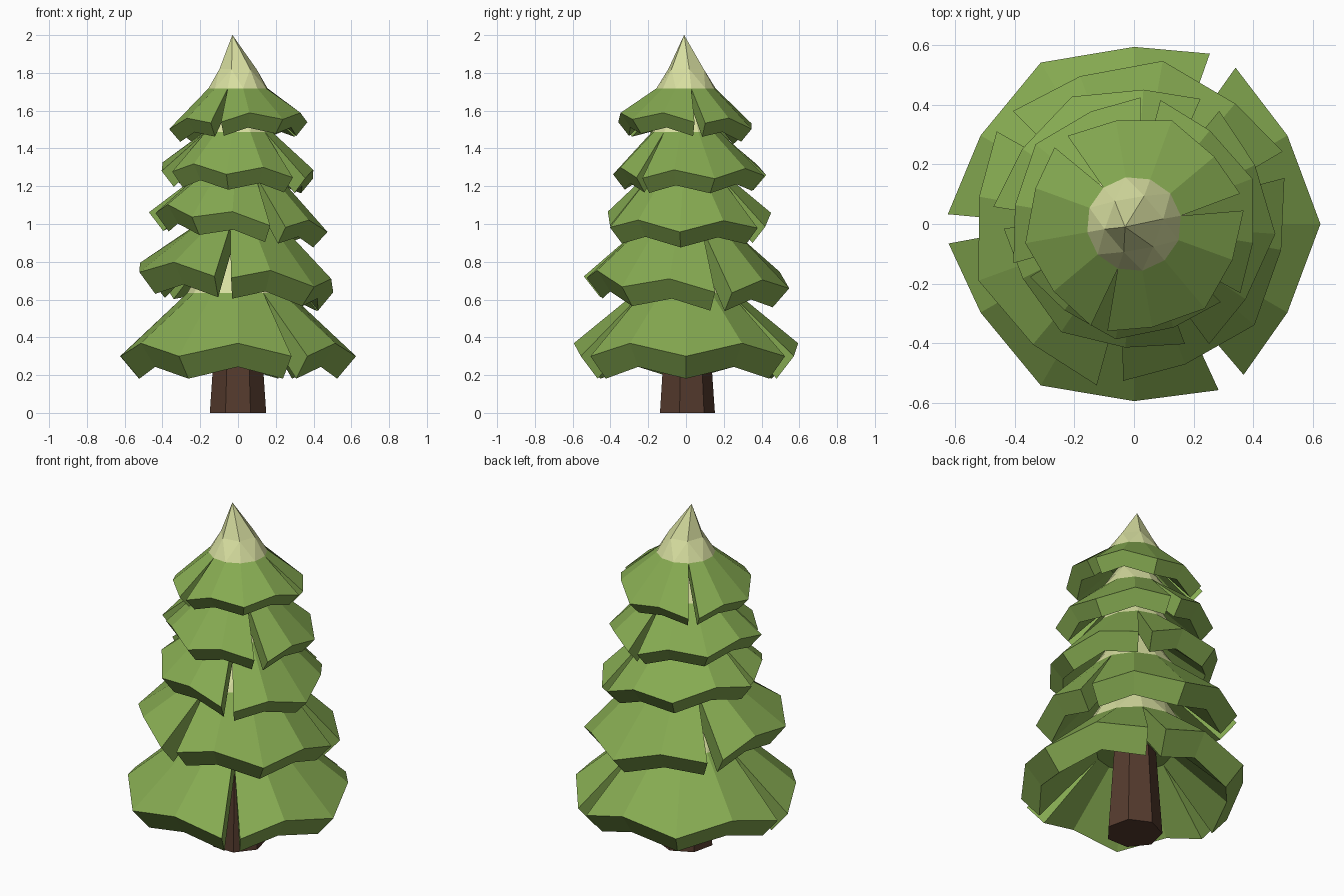
import bpy, bmesh, math
from mathutils import Matrix, Vector

if "Cube" in bpy.data.objects:
    bpy.data.objects.remove(bpy.data.objects["Cube"])


def material(name, rgb):
    m = bpy.data.materials.new(name)
    m.diffuse_color = (*rgb, 1)
    m.use_nodes = True
    m.node_tree.nodes["Principled BSDF"].inputs["Base Color"].default_value = m.diffuse_color
    return m


GREEN = material("needle green", (0.238, 0.405, 0.083))
PALE = material("pale tip", (0.68, 0.73, 0.35))
BROWN = material("bark brown", (0.09, 0.043, 0.027))


def finish(bm, name, mats):
    bmesh.ops.recalc_face_normals(bm, faces=bm.faces[:])
    me = bpy.data.meshes.new(name)
    bm.to_mesh(me)
    bm.free()
    for m in mats:
        me.materials.append(m)
    ob = bpy.data.objects.new(name, me)
    bpy.context.collection.objects.link(ob)
    return ob


def polar(r, deg, z):
    a = math.radians(deg)
    return Vector((r * math.cos(a), r * math.sin(a), z))


def tier(name, r, z, slit, slope_x, slope_y, reach=(1, 1, 1)):
    """Skirt of three drooping boughs split by slits, topped by a pale cone."""
    bm = bmesh.new()

    def vert(rad, deg, h, lean=0.0):
        p = polar(rad * r, deg + slit, h * r + z)
        p.z += lean * (slope_x * p.x + slope_y * p.y)
        return bm.verts.new(p)

    ring = [vert(0.43, i * 30, 0.535) for i in range(12)]
    inner = [vert(0.33, i * 30, 0.32) for i in range(12)]
    mid = [vert(0.27, i * 60, 0.81) for i in range(6)]
    apex = bm.verts.new((-0.03, -0.01, z + 1.30 * r))

    # boughs: wavy outer rim, slanted lip, hollow underside, closed ends
    for s in range(3):
        q = reach[s]
        rim, lip, top, under = [], [], [], []
        for k, off in enumerate((6, 30, 60, 90, 117)):
            high = k % 2
            a = s * 120 + off
            rim.append(vert(q * (0.95 if high else 1.0), a, 0.11 if high else 0.0, 1))
            lip.append(vert(q * (0.81 if high else 0.84), a, -0.09 if high else -0.19, 1))
            top.append(ring[(s * 4 + k) % 12])
            under.append(inner[(s * 4 + k) % 12])
        for k in range(4):
            for lo, hi in ((rim, top), (lip, rim), (under, lip)):
                bm.faces.new((lo[k], lo[k + 1], hi[k + 1], hi[k]))
        for k in (0, 4):
            bm.faces.new((top[k], rim[k], lip[k], under[k]))
    bm.faces.new(inner)

    # pale cone, twelve sides narrowing to six
    pale = []
    for j in range(6):
        n = (j + 1) % 6
        a, b, c = ring[2 * j], ring[2 * j + 1], ring[2 * n]
        pale += [bm.faces.new((a, b, mid[j])),
                 bm.faces.new((b, mid[n], mid[j])),
                 bm.faces.new((b, c, mid[n])),
                 bm.faces.new((mid[j], mid[n], apex))]
    for f in pale:
        f.material_index = 1
    return finish(bm, name, (GREEN, PALE))


# name, rim radius, rim height, first slit angle, lean in x and y, bough lengths
tier("bottom_tier", 0.625, 0.30, 60, 0.0, 0.0)
tier("lower_tier", 0.555, 0.69, 20, -0.09, -0.04, (1, 1, 0.95))
tier("middle_tier", 0.475, 1.01, 56, -0.11, 0.0, (1, 0.92, 1))
tier("upper_tier", 0.425, 1.26, 81, -0.05, 0.0, (1, 0.92, 1))
tier("top_tier", 0.37, 1.52, 10, 0.06, -0.07)

# tapered trunk
bm = bmesh.new()
bmesh.ops.create_cone(bm, cap_ends=True, segments=7, radius1=0.153, radius2=0.11,
                      depth=0.62, matrix=Matrix.Translation((0, 0, 0.31)))
finish(bm, "trunk", (BROWN,))
